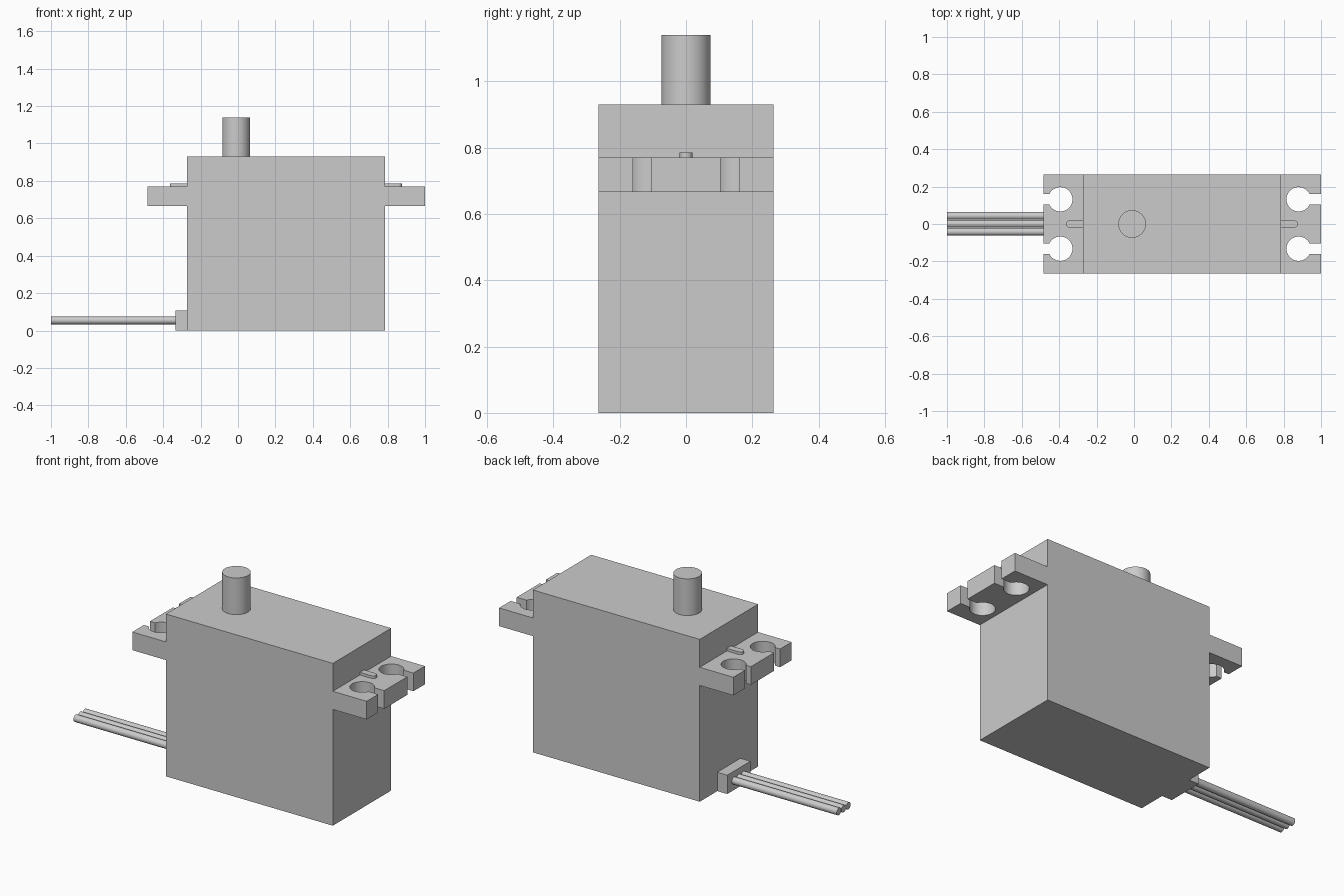
import bpy, bmesh
from math import pi, sin, cos, asin, radians
from mathutils import Vector

cube = bpy.data.objects.get("Cube")
if cube:
    bpy.data.objects.remove(cube, do_unlink=True)

grey = bpy.data.materials.new("light grey plastic")
grey.use_nodes = True
grey.diffuse_color = (0.6, 0.6, 0.6, 1)
grey.node_tree.nodes["Principled BSDF"].inputs["Base Color"].default_value = (0.6, 0.6, 0.6, 1)

# Main dimensions
LEFT, RIGHT = -0.272, 0.786      # case ends
TAB_LEFT, TAB_RIGHT = -0.485, 1.0
HALF_W, TOP = 0.264, 0.93
TAB_LOW, TAB_TOP = 0.666, 0.77


def prisms(name, outlines, direction):
    """Extrude closed outlines along a direction into one object."""
    bm = bmesh.new()
    for outline in outlines:
        face = bm.faces.new([bm.verts.new(p) for p in outline])
        grown = bmesh.ops.extrude_face_region(bm, geom=[face], use_keep_orig=True)
        moved = [g for g in grown["geom"] if isinstance(g, bmesh.types.BMVert)]
        bmesh.ops.translate(bm, verts=moved, vec=Vector(direction))
    bmesh.ops.recalc_face_normals(bm, faces=bm.faces)
    mesh = bpy.data.meshes.new(name)
    bm.to_mesh(mesh)
    bm.free()
    mesh.materials.append(grey)
    obj = bpy.data.objects.new(name, mesh)
    bpy.context.collection.objects.link(obj)
    return obj


def smooth(obj):
    bpy.ops.object.select_all(action='DESELECT')
    obj.select_set(True)
    bpy.context.view_layer.objects.active = obj
    bpy.ops.object.shade_smooth_by_angle(angle=radians(35))


def cylinder(name, radius, depth, location, rotation=(0, 0, 0)):
    bpy.ops.mesh.primitive_cylinder_add(vertices=48, radius=radius, depth=depth,
                                        location=location, rotation=rotation)
    obj = bpy.context.object
    obj.name = name
    obj.data.materials.append(grey)
    smooth(obj)
    return obj


def keyhole(x, y, side, radius=0.065, slot=0.0275, steps=40):
    """Round screw hole with a slot running outward past the tab edge."""
    start = asin(slot / radius)
    points = []
    for i in range(steps + 1):
        a = start + (2 * pi - 2 * start) * i / steps
        points.append((x + side * radius * cos(a), y + radius * sin(a), 0.6))
    points += [(x + side * 0.2, y - slot, 0.6), (x + side * 0.2, y + slot, 0.6)]
    return points


# Case with mounting tabs, from its front silhouette
half = [(TAB_RIGHT, TAB_LOW), (TAB_RIGHT, TAB_TOP), (RIGHT, TAB_TOP), (RIGHT, TOP)]
other = [(LEFT, TOP), (LEFT, TAB_TOP), (TAB_LEFT, TAB_TOP), (TAB_LEFT, TAB_LOW)]
silhouette = [(RIGHT, 0), (RIGHT, TAB_LOW)] + half + other + [(LEFT, TAB_LOW), (LEFT, 0)]
case = prisms("case", [[(x, -HALF_W, z) for x, z in silhouette]], (0, 2 * HALF_W, 0))

# Slotted screw holes
holes = [keyhole(x, y, side) for x, side in ((-0.394, -1), (0.88, 1))
         for y in (-0.132, 0.132)]
cutter = prisms("screw_hole_cutter", holes, (0, 0, 0.25))
cutter.hide_render = True
cut = case.modifiers.new("screw_holes", 'BOOLEAN')
cut.operation = 'DIFFERENCE'
cut.solver = 'EXACT'
cut.object = cutter
bpy.context.view_layer.objects.active = case
bpy.ops.object.modifier_apply(modifier=cut.name)
bpy.data.objects.remove(cutter, do_unlink=True)
smooth(case)

# Small round-ended ribs on the tabs
for name, wall, tip, side in (("left_rib", RIGHT, 0.876, 1), ("right_rib", LEFT, -0.364, -1)):
    r = 0.019
    arc = [-pi / 2 + pi * i / 12 for i in range(13)]
    outline = [(wall, -r)] + [(tip - side * r + side * r * cos(a), r * sin(a)) for a in arc]
    outline.append((wall, r))
    rib = prisms(name, [[(x, y, TAB_TOP - 0.005) for x, y in outline]], (0, 0, 0.02))
    smooth(rib)

# Output shaft
cylinder("output_shaft", 0.074, 0.22, (-0.01, 0, 1.03))

# Cable block and three wires
block = [(-0.335, 0), (LEFT, 0), (LEFT, 0.108), (-0.335, 0.108)]
prisms("cable_block", [[(x, -0.105, z) for x, z in block]], (0, 0.21, 0))
for i, name in enumerate(("front_wire", "middle_wire", "back_wire")):
    cylinder(name, 0.0205, 0.68, (-0.66, 0.0425 * (i - 1) + 0.001, 0.054), (0, pi / 2, 0))
